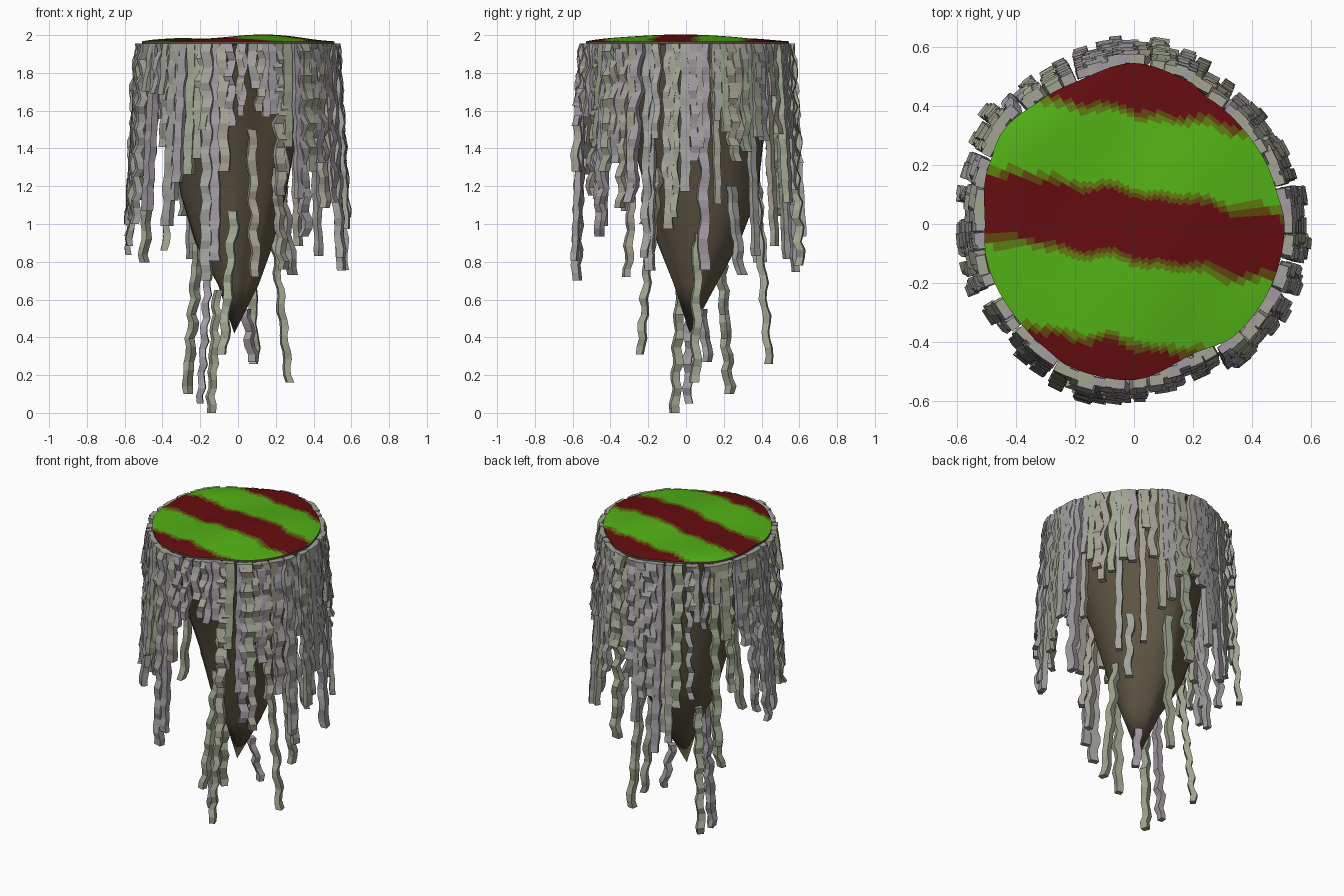
import bpy, bmesh, math, random
from mathutils import Vector

if "Cube" in bpy.data.objects:
    bpy.data.objects.remove(bpy.data.objects["Cube"])

random.seed(7)

# island outline: angle in degrees, radius
OUTLINE = [(0, .51), (14, .495), (40, .49), (60, .495), (70, .52), (90, .545), (112, .52),
           (126, .525), (145, .545), (158, .53), (180, .505), (193, .514), (219, .51),
           (234, .516), (244, .53), (267, .53), (295, .483), (313, .51), (334, .51), (360, .51)]


def outline(a):
    d = math.degrees(a) % 360
    for (a0, r0), (a1, r1) in zip(OUTLINE, OUTLINE[1:]):
        if a0 <= d <= a1:
            t = (d - a0) / (a1 - a0)
            t = t * t * (3 - 2 * t)
            return r0 + (r1 - r0) * t


def material(name, r, g, b):
    m = bpy.data.materials.new(name)
    m.diffuse_color = (r, g, b, 1)
    m.use_nodes = True
    m.node_tree.nodes["Principled BSDF"].inputs["Base Color"].default_value = m.diffuse_color
    return m


def finish(bm, name, mats, smooth=None):
    bmesh.ops.recalc_face_normals(bm, faces=bm.faces[:])
    me = bpy.data.meshes.new(name)
    bm.to_mesh(me)
    bm.free()
    ob = bpy.data.objects.new(name, me)
    bpy.context.collection.objects.link(ob)
    for m in mats:
        me.materials.append(m)
    if smooth:
        bpy.ops.object.select_all(action='DESELECT')
        ob.select_set(True)
        bpy.context.view_layer.objects.active = ob
        bpy.ops.object.shade_smooth_by_angle(angle=math.radians(smooth))
    return ob


def bridge(bm, a, b):
    n = len(a)
    return [bm.faces.new((a[i], a[(i + 1) % n], b[(i + 1) % n], b[i])) for i in range(n)]


# striped grass top, gently rolling
def top_height(x, y, t):
    roll = .011 * math.sin(6 * x + 1) * math.cos(5 * y) + .008 * math.sin(9 * x - 4 * y)
    return 1.985 + roll * (1 - t ** 4) - .018 * t ** 6


SEGS, RINGS = 96, 36
bm = bmesh.new()
rings = []
for k in range(1, RINGS + 1):
    t = k / RINGS
    ring = []
    for i in range(SEGS):
        a = math.tau * i / SEGS
        r = outline(a) * t
        x, y = r * math.cos(a), r * math.sin(a)
        ring.append(bm.verts.new((x, y, top_height(x, y, t))))
    rings.append(ring)
for a, b in zip(rings, rings[1:]):
    bridge(bm, a, b)
bm.faces.new(rings[0])
for f in bm.faces:
    c = f.calc_center_median()
    v = c.y + .15 * c.x + .035 * (abs((c.x * 6) % 1 - .5) - .25) + .008 * math.sin(23 * c.x)
    # signed distance into the nearest green stripe
    d = max(.13 - abs(v - .243), .138 - abs(v + .263))
    f.material_index = 0 if d < -.02 else 1 if d < -.004 else 2 if d < .014 else 3
finish(bm, "striped_top", [material("red", .13, .004, .005), material("red_brown", .12, .06, .005),
                           material("olive", .11, .2, .005), material("green", .085, .44, .008)], 60)

# tapering rock with thin rim: z, radius scale, centre x, centre y
PROFILE = [(1.967, 1.0, 0, 0), (1.953, 1.0, 0, 0), (1.95, .93, 0, 0), (1.72, .81, 0, .02),
           (1.42, .64, -.015, .05), (1.15, .545, -.015, .085), (.9, .405, -.015, .07),
           (.68, .21, 0, .05)]
brown = material("rock_brown", .11, .088, .055)
bm = bmesh.new()
prev = None
for k, (z, s, cx, cy) in enumerate(PROFILE):
    ring = []
    for i in range(48):
        a = math.tau * i / 48
        r = outline(a) * s * (1 + (.04 * math.sin(3 * a + k) if k > 2 else 0))
        ring.append(bm.verts.new((cx + r * math.cos(a), cy + r * math.sin(a), z)))
    if prev:
        bridge(bm, prev, ring)
    prev = ring
tip = bm.verts.new((-.02, .02, .42))
for i in range(48):
    bm.faces.new((prev[i], prev[(i + 1) % 48], tip))
finish(bm, "hanging_rock", [brown], 40)

# hanging vines: square tubes that sway from segment to segment
bm_v = bmesh.new()


def vine(top, bottom, width, depth, sway):
    top, bottom = Vector(top), Vector(bottom)
    mid = (top + bottom) / 2
    out = Vector((mid.x, mid.y, 0)).normalized()
    side = Vector((-out.y, out.x, 0))
    n = max(3, round((top.z - bottom.z) / .042))
    phase, mat = random.uniform(0, 6), random.randrange(4)
    freq = random.uniform(1.0, 1.7)
    prev = None
    for k in range(n + 1):
        t = k / n
        c = top.lerp(bottom, t)
        c += side * sway * math.sin(phase + freq * k) + out * sway * math.cos(phase + 1.3 * freq * k)
        w = width * random.uniform(.85, 1.1) / 2
        d = depth * random.uniform(.85, 1.1) / 2
        ring = [bm_v.verts.new(c + side * w * sx + out * d * sy)
                for sx, sy in ((-1, -1), (1, -1), (1, 1), (-1, 1))]
        faces = bridge(bm_v, prev, ring) if prev else [bm_v.faces.new(ring)]
        if k == n:
            faces.append(bm_v.faces.new(ring))
        for f in faces:
            f.material_index = mat
        prev = ring


# outer curtain around the rim
COUNT = 92
for i in range(COUNT):
    a = math.tau * (i + random.uniform(-.45, .45)) / COUNT
    deg = math.degrees(a) % 360
    if 203 < deg < 209 or 116 < deg < 120:
        continue
    length = random.choice((random.uniform(.2, .6), random.uniform(.45, .95), random.uniform(.75, 1.22)))
    if 264 < deg < 294:
        length = random.uniform(.2, .55)
    r0 = outline(a) + .015
    r1 = r0 + .025 + .03 * length + random.uniform(-.008, .008)
    a1 = a + random.uniform(-.03, .03)
    vine((r0 * math.cos(a), r0 * math.sin(a), 1.955),
         (r1 * math.cos(a1), r1 * math.sin(a1), 1.955 - length),
         random.uniform(.034, .056), random.uniform(.03, .042), random.choice((.003, .008, .011)))

# the one long wavy vine at the front
vine((-.16, -.545, 1.955), (-.17, -.58, .7), .055, .04, .007)

# inner vines growing from the rock: top, bottom
INNER = [((-.11, -.03, .65), (-.145, -.06, 0)), ((-.15, .02, .87), (-.2, .01, .05)),
         ((-.21, .18, .9), (-.27, .23, .1)), ((.19, .06, .95), (.27, .05, .16)),
         ((-.02, -.18, 1.07), (-.08, -.24, .31)), ((.05, .37, 1.2), (.09, .44, .26)),
         ((.04, .08, .55), (.08, .12, .27)), ((.07, -.27, 1.5), (.09, -.31, .72)),
         ((-.34, .0, 1.42), (-.39, -.02, .86)), ((.2, -.15, 1.3), (.24, -.2, .76)),
         ((.23, .24, 1.2), (.29, .29, .73)), ((-.1, .36, 1.3), (-.13, .41, .8))]
for top, bottom in INNER:
    vine(top, bottom, .045, .036, .008)
finish(bm_v, "hanging_vines", [material("vine_grey", .36, .36, .34), material("vine_green_grey", .35, .38, .28),
                               material("vine_mauve_grey", .36, .33, .36), material("vine_tan_grey", .38, .36, .30)])
